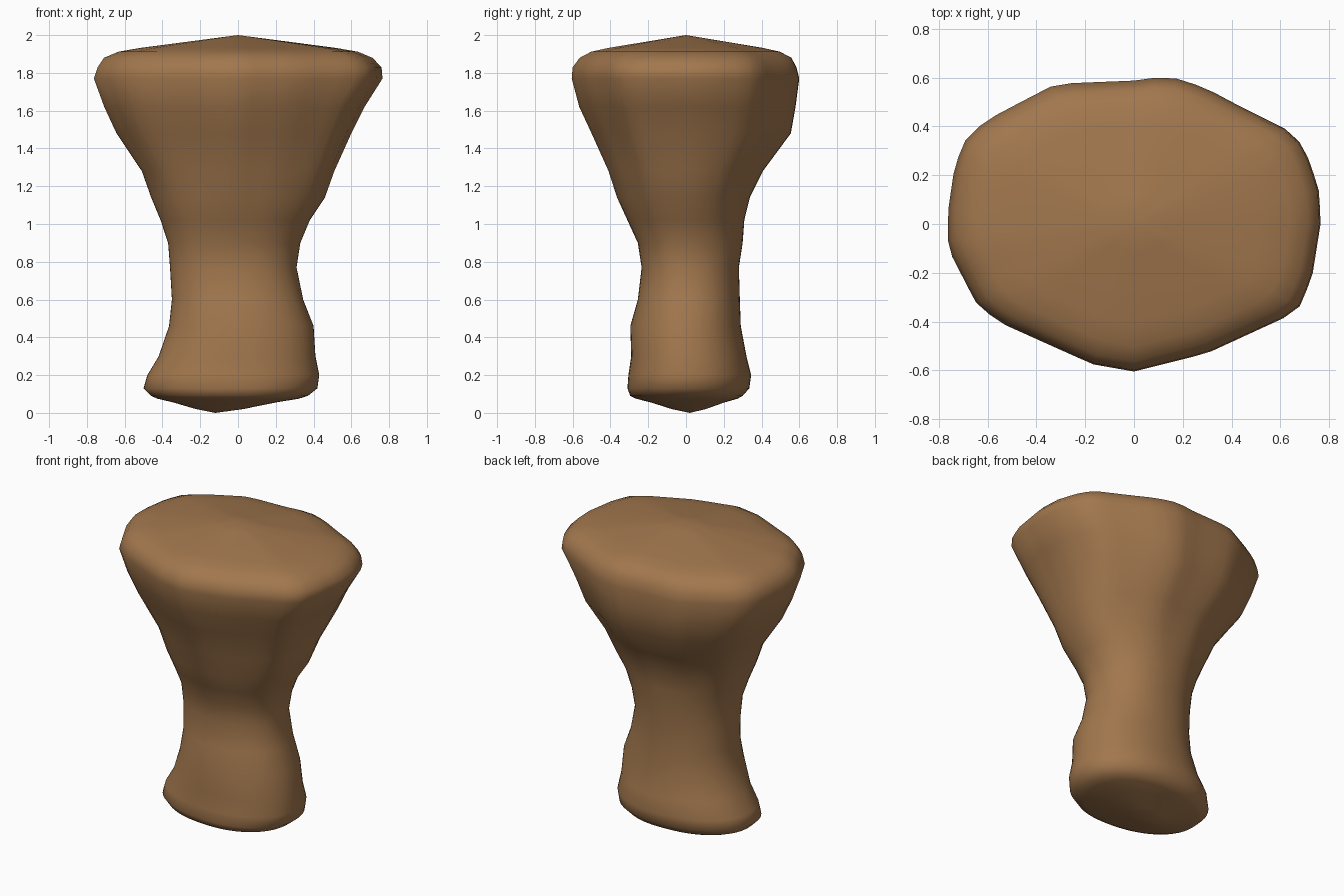
import bpy, bmesh, math

if "Cube" in bpy.data.objects:
    bpy.data.objects.remove(bpy.data.objects["Cube"])

# Rings: height, x left, x right, y front, y back
RINGS = [
    (0.09, -.46, .37, -.295, .30), (0.13, -.50, .42, -.31, .335),
    (0.20, -.48, .43, -.305, .345), (0.30, -.42, .41, -.29, .32),
    (0.46, -.365, .40, -.295, .29), (0.60, -.35, .345, -.255, .285),
    (0.77, -.36, .31, -.235, .28), (0.90, -.37, .33, -.255, .30),
    (1.02, -.41, .38, -.31, .31), (1.14, -.46, .46, -.365, .34),
    (1.28, -.51, .51, -.41, .41), (1.48, -.645, .60, -.50, .56),
    (1.62, -.71, .67, -.565, .585), (1.77, -.765, .765, -.605, .605),
    (1.83, -.745, .76, -.60, .59),
]
# Plan outline of the flared head
HEAD = [(.765, 0), (.76, .13), (.72, .26), (.66, .37), (.42, .49), (.29, .56),
        (.14, .607), (0, .588), (-.32, .575), (-.56, .45), (-.68, .37),
        (-.735, .24), (-.763, .05), (-.763, -.1), (-.65, -.32), (-.56, -.4),
        (-.17, -.575), (0, -.605), (.3, -.53), (.67, -.36), (.73, -.22)]
SEG = 56


def head_radius(t):
    """Radius of the normalised head outline at angle t."""
    pts = [(x / .765, y / .605) for x, y in HEAD]
    dx, dy = math.cos(t), math.sin(t)
    for (ax, ay), (bx, by) in zip(pts, pts[1:] + pts[:1]):
        ex, ey = bx - ax, by - ay
        det = dx * ey - dy * ex
        if abs(det) < 1e-9:
            continue
        r = (ax * ey - ay * ex) / det
        u = (ax * dy - ay * dx) / det
        if r > 0 and -1e-6 <= u <= 1 + 1e-6:
            return r
    return 1.0


def section(z, l, r, f, b):
    """Oval low down, blending into the faceted head outline."""
    w = min(1, max(0, (z - .95) / .5))
    out = []
    for i in range(SEG):
        t = 2 * math.pi * i / SEG
        c, s = math.cos(t), math.sin(t)
        oval = (abs(c) ** 2.15 + abs(s) ** 2.15) ** (-1 / 2.15)
        k = oval * (1 - w) + head_radius(t) * w
        out.append((k * c * (r if c > 0 else -l), k * s * (b if s > 0 else -f), z))
    return out


def shrink(ring, k, z, cx=0, cy=0):
    return [(cx + (x - cx) * k, cy + (y - cy) * k, z) for x, y, _ in ring]


body = [section(*r) for r in RINGS]
rim = section(1.77, -.765, .765, -.605, .605)
# Low off-centre dome underneath, gentle dome on top
under = [shrink(body[0], k, z, -.12, .02) for k, z in ((.3, .02), (.65, .055), (.9, .075))]
cap = [shrink(rim, k, z) for k, z in ((.93, 1.88), (.83, 1.912), (.68, 1.932), (.45, 1.955), (.2, 1.98))]

bm = bmesh.new()
rows = [[bm.verts.new(p) for p in ring] for ring in under + body + cap]
for a, b in zip(rows, rows[1:]):
    for i in range(SEG):
        j = (i + 1) % SEG
        bm.faces.new((a[i], a[j], b[j], b[i]))
low, high = bm.verts.new((-.12, .02, 0)), bm.verts.new((0, 0, 2))
for i in range(SEG):
    j = (i + 1) % SEG
    bm.faces.new((low, rows[0][j], rows[0][i]))
    bm.faces.new((high, rows[-1][i], rows[-1][j]))
for f in bm.faces:
    f.smooth = True
bmesh.ops.recalc_face_normals(bm, faces=bm.faces)

mesh = bpy.data.meshes.new("stump")
bm.to_mesh(mesh)
bm.free()
stump = bpy.data.objects.new("stump", mesh)
bpy.context.collection.objects.link(stump)

brown = bpy.data.materials.new("warm brown")
brown.diffuse_color = (0.36, 0.185, 0.075, 1)
brown.use_nodes = True
brown.node_tree.nodes["Principled BSDF"].inputs["Base Color"].default_value = brown.diffuse_color
mesh.materials.append(brown)
